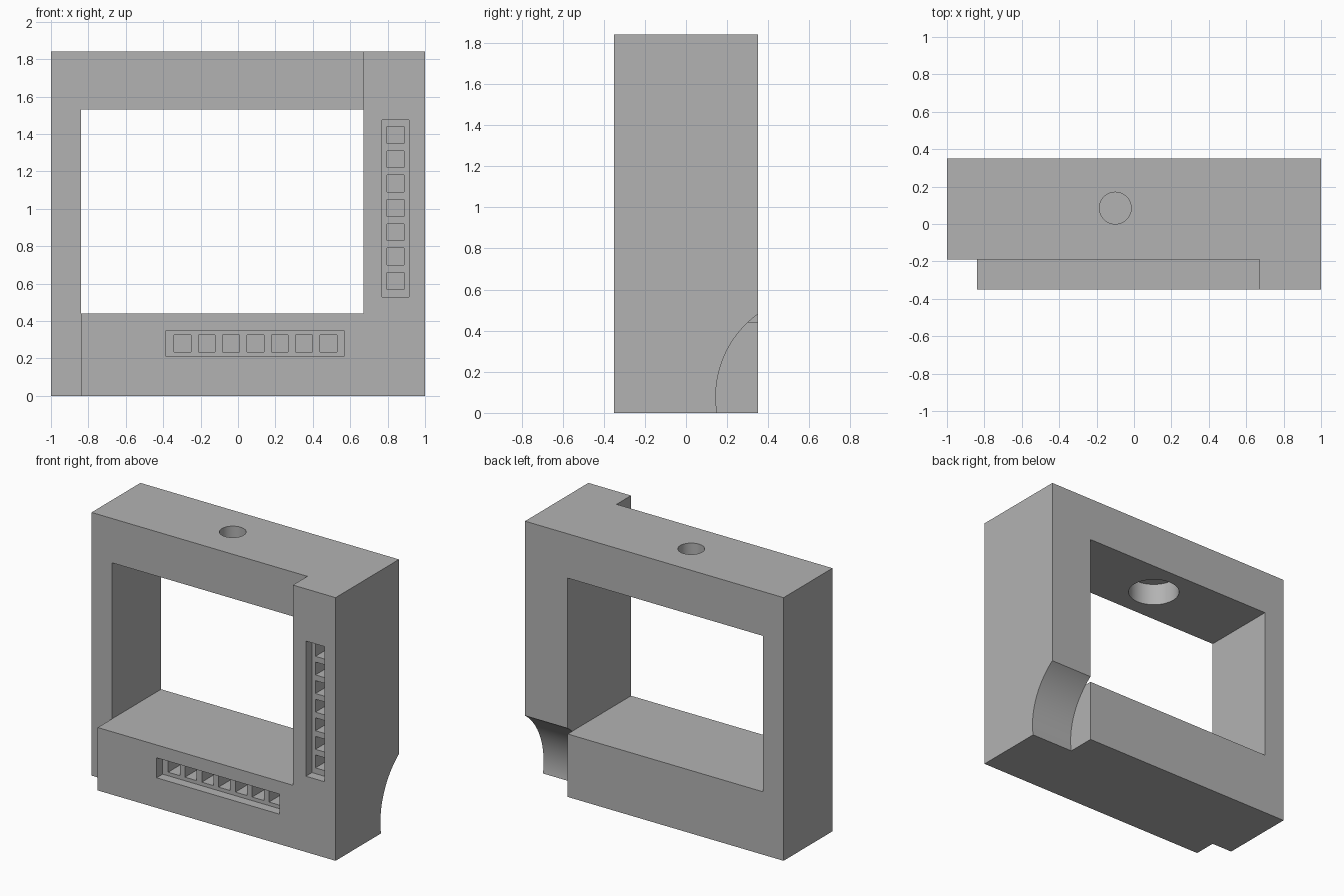
import bpy, bmesh, math
from mathutils import Matrix, Vector

if "Cube" in bpy.data.objects:
    bpy.data.objects.remove(bpy.data.objects["Cube"], do_unlink=True)

# Key planes of the frame
LEFT, RIGHT, FLOOR, CEILING = -0.84, 0.67, 0.44, 1.53
FRONT, BACK, STEP, TOP = -0.35, 0.35, -0.19, 1.84
RECESS, POCKET = FRONT + 0.067, FRONT + 0.27

grey = bpy.data.materials.new("plain grey")
grey.use_nodes = True
grey.diffuse_color = (0.45, 0.45, 0.45, 1)
grey.node_tree.nodes["Principled BSDF"].inputs["Base Color"].default_value = grey.diffuse_color


def finish(name, bm):
    bmesh.ops.recalc_face_normals(bm, faces=bm.faces)
    mesh = bpy.data.meshes.new(name)
    bm.to_mesh(mesh)
    bm.free()
    mesh.materials.append(grey)
    obj = bpy.data.objects.new(name, mesh)
    bpy.context.collection.objects.link(obj)
    return obj


def add_box(bm, x, y, z):
    size = Vector((x[1] - x[0], y[1] - y[0], z[1] - z[0]))
    mid = Vector((sum(x), sum(y), sum(z))) / 2
    bmesh.ops.create_cube(bm, size=1, matrix=Matrix.LocRotScale(mid, None, size))


def boxes(name, *specs):
    bm = bmesh.new()
    for spec in specs:
        add_box(bm, *spec)
    return finish(name, bm)


def cylinder(name, centre, radius, length, axis="Z", sides=64):
    bm = bmesh.new()
    turn = Matrix.Rotation(math.pi / 2, 4, "Y") if axis == "X" else Matrix.Identity(4)
    bmesh.ops.create_cone(bm, cap_ends=True, segments=sides, radius1=radius, radius2=radius,
                          depth=length, matrix=Matrix.Translation(centre) @ turn)
    return finish(name, bm)


frame = boxes("frame", ((-1, 1), (FRONT, BACK), (0, TOP)))


def cut(cutter):
    cutter.hide_render = True
    mod = frame.modifiers.new("cut", "BOOLEAN")
    mod.operation, mod.solver, mod.object = "DIFFERENCE", "EXACT", cutter
    bpy.context.view_layer.objects.active = frame
    bpy.ops.object.modifier_apply(modifier=mod.name)
    bpy.data.objects.remove(cutter, do_unlink=True)


# Window opening and the stepped-back front
cut(boxes("opening_cutter", ((LEFT, RIGHT), (-1, 1), (FLOOR, CEILING))))
cut(boxes("upper_step_cutter", ((-2, RIGHT), (-1, STEP), (FLOOR, 3))))
cut(boxes("side_step_cutter", ((-2, LEFT), (-1, STEP), (-1, 1))))

# Shallow slots, each with a row of square pockets
cut(boxes("slot_cutter",
          ((0.77, 0.915), (-1, RECESS), (0.53, 1.475)),
          ((-0.385, 0.567), (-1, RECESS), (0.21, 0.35))))
half = 0.045
row = [0.13 * i for i in range(7)]
column_pockets = [((0.8425 - half, 0.8425 + half), (-1, POCKET),
                   (0.615 + s - half, 0.615 + s + half)) for s in row]
bottom_pockets = [((s - 0.297 - half, s - 0.297 + half), (-1, POCKET),
                   (0.28 - half, 0.28 + half)) for s in row]
cut(boxes("pocket_cutter", *column_pockets, *bottom_pockets))

# Counterbored hole through the top bar
cut(cylinder("hole_cutter", (-0.1, 0.085, 1.7), 0.085, 0.6))
cut(cylinder("counterbore_cutter", (-0.1, 0.085, CEILING), 0.167, 0.31))

# Curved relief at the lower back corner
cut(cylinder("relief_cutter", (RIGHT + 0.5, 0.638, 0.08), 0.493, 1.0, axis="X", sides=128))

frame.select_set(True)
bpy.ops.object.shade_smooth_by_angle(angle=math.radians(30))
